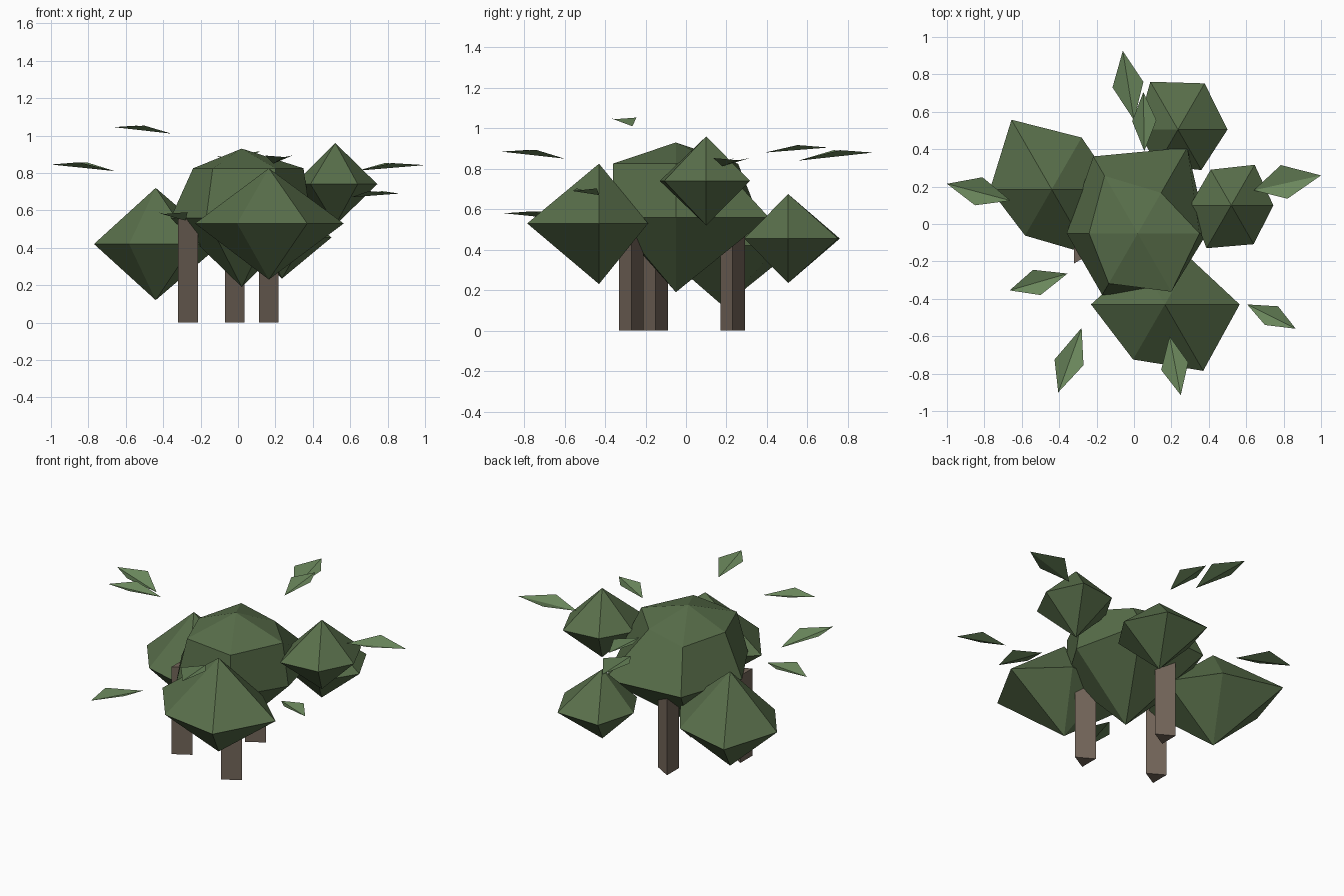
import bpy, bmesh
from math import cos, sin, pi

if "Cube" in bpy.data.objects:
    bpy.data.objects.remove(bpy.data.objects["Cube"])


def material(name, rgb):
    m = bpy.data.materials.new(name)
    m.diffuse_color = (*rgb, 1)
    m.use_nodes = True
    m.node_tree.nodes["Principled BSDF"].inputs["Base Color"].default_value = m.diffuse_color
    return m


FOLIAGE = material("foliage_green", (0.10, 0.16, 0.07))
LEAF = material("leaf_green", (0.15, 0.25, 0.11))
BARK = material("bark_brown", (0.17, 0.13, 0.10))


def add_object(name, bm, mat):
    me = bpy.data.meshes.new(name)
    bm.to_mesh(me)
    bm.free()
    me.materials.append(mat)
    ob = bpy.data.objects.new(name, me)
    bpy.context.collection.objects.link(ob)
    return ob


# Foliage clump: top point, uneven six-sided rings, bottom point
def clump(name, x, y, top, bottom, rings):
    bm = bmesh.new()
    peak = bm.verts.new((x, y, top))
    base = bm.verts.new((x, y, bottom))
    loops = [[bm.verts.new((x + r * cos(i * pi / 3), y + r * sin(i * pi / 3), z))
              for i, r in enumerate(radii)] for z, radii in rings]
    for i in range(6):
        j = (i + 1) % 6
        bm.faces.new((peak, loops[0][i], loops[0][j]))
        for a, b in zip(loops, loops[1:]):
            bm.faces.new((a[i], b[i], b[j], a[j]))
        bm.faces.new((base, loops[-1][j], loops[-1][i]))
    add_object(name, bm, FOLIAGE)


clump("foliage_centre", 0.02, -0.05, 0.93, 0.19,
      [(0.825, (0.33, 0.25, 0.355, 0.26, 0.31, 0.36)),
       (0.56, (0.37, 0.53, 0.475, 0.38, 0.38, 0.36))])
clump("foliage_left", -0.44, 0.185, 0.72, 0.12,
      [(0.42, (0.35, 0.32, 0.43, 0.33, 0.285, 0.40))])
clump("foliage_front", 0.165, -0.43, 0.825, 0.23,
      [(0.53, (0.40, 0.28, 0.27, 0.395, 0.34, 0.41))])
clump("foliage_right", 0.52, 0.10, 0.96, 0.52,
      [(0.74, (0.225, 0.25, 0.22, 0.22, 0.265, 0.24))])
clump("foliage_back", 0.235, 0.505, 0.675, 0.235,
      [(0.455, (0.265, 0.285, 0.295, 0.22, 0.22, 0.25))])

# Three-sided trunks
for n, (x, y) in enumerate([(-0.285, -0.15), (-0.035, 0.23), (0.147, -0.27)], 1):
    bm = bmesh.new()
    r, h = 0.07, 0.555
    foot = [bm.verts.new((x + r * cos(a * 2 * pi / 3), y + r * sin(a * 2 * pi / 3), 0))
            for a in range(3)]
    head = [bm.verts.new((v.co.x, v.co.y, h)) for v in foot]
    bm.faces.new(foot[::-1])
    bm.faces.new(head)
    for i in range(3):
        j = (i + 1) % 3
        bm.faces.new((foot[i], foot[j], head[j], head[i]))
    add_object(f"trunk_{n}", bm, BARK)

# Floating leaves: inner tip, outer tip, two sides (x, y), then heights inner, outer, side
LEAVES = [
    ((-0.66, 0.125), (-1.0, 0.215), (-0.81, 0.25), (-0.85, 0.10), 0.81, 0.845, 0.857),
    ((-0.355, -0.265), (-0.665, -0.355), (-0.54, -0.245), (-0.50, -0.38), 1.01, 1.045, 1.053),
    ((-0.28, -0.555), (-0.405, -0.90), (-0.27, -0.755), (-0.425, -0.725), 0.545, 0.58, 0.59),
    ((0.19, -0.60), (0.25, -0.915), (0.29, -0.74), (0.145, -0.78), 0.85, 0.885, 0.893),
    ((0.605, -0.43), (0.865, -0.56), (0.77, -0.44), (0.70, -0.54), 0.67, 0.69, 0.703),
    ((0.64, 0.18), (1.0, 0.26), (0.785, 0.315), (0.82, 0.135), 0.812, 0.842, 0.853),
    ((0.0, 0.555), (-0.06, 0.925), (0.05, 0.76), (-0.115, 0.73), 0.84, 0.88, 0.892),
    ((0.055, 0.39), (0.05, 0.705), (0.12, 0.555), (-0.01, 0.55), 0.88, 0.905, 0.917),
]
for n, (inner, outer, s1, s2, zi, zo, zs) in enumerate(LEAVES, 1):
    bm = bmesh.new()
    a, b = bm.verts.new((*inner, zi)), bm.verts.new((*outer, zo))
    c, d = bm.verts.new((*s1, zs)), bm.verts.new((*s2, zs))
    for f in (bm.faces.new((a, b, c)), bm.faces.new((b, a, d))):
        f.normal_update()
        if f.normal.z < 0:
            f.normal_flip()
    add_object(f"leaf_{n}", bm, LEAF)
